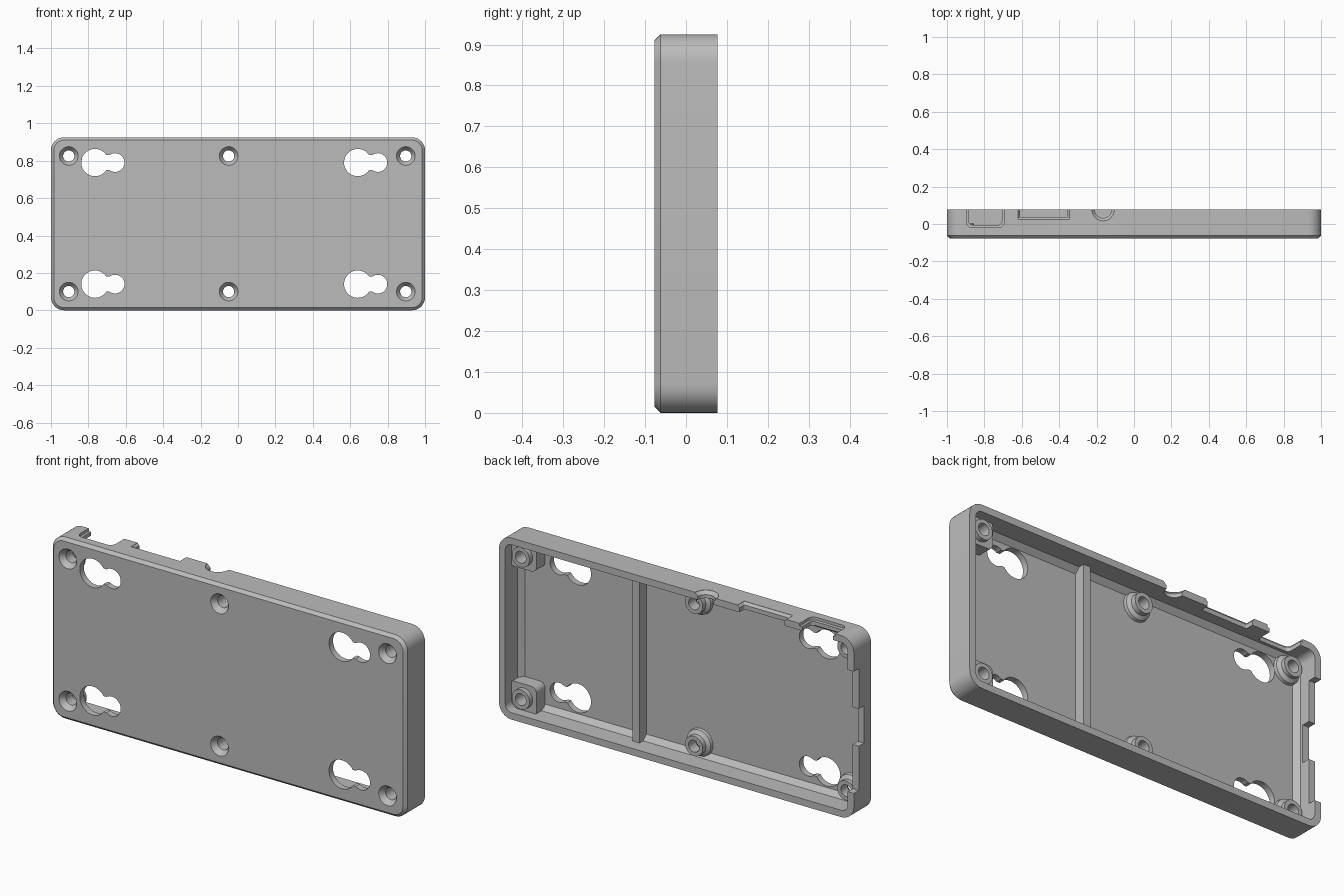
import bpy, math

cube = bpy.data.objects.get("Cube")
if cube:
    bpy.data.objects.remove(cube, do_unlink=True)

grey = bpy.data.materials.new("plain_grey")
grey.use_nodes = True
grey.diffuse_color = (0.5, 0.5, 0.5, 1)
grey.node_tree.nodes["Principled BSDF"].inputs["Base Color"].default_value = (0.5, 0.5, 0.5, 1)

HEIGHT, BACK, FRONT, WALL = 0.925, 0.077, -0.077, 0.035
FLOOR = -0.045


def rounded_rect(u0, u1, v0, v1, r, steps=8):
    corners = [(u1 - r, v1 - r), (u0 + r, v1 - r), (u0 + r, v0 + r), (u1 - r, v0 + r)]
    points = []
    for i, (u, v) in enumerate(corners):
        for k in range(steps + 1):
            a = (i + k / steps) * math.pi / 2
            points.append((u + r * math.cos(a), v + r * math.sin(a)))
    return points


def circle(u, v, r, n=40):
    return [(u + r * math.cos(math.tau * i / n), v + r * math.sin(math.tau * i / n)) for i in range(n)]


def loft(name, rings, axis="y"):
    """Solid through matching profiles, each paired with its position on the axis."""
    n = len(rings[0][0])
    verts = [(u, d, v) if axis == "y" else (u, v, d) for profile, d in rings for u, v in profile]
    faces = [tuple(range(n)), tuple(range(len(verts) - n, len(verts)))]
    for k in range(len(rings) - 1):
        for i in range(n):
            j = (i + 1) % n
            faces.append((k * n + i, k * n + j, k * n + n + j, k * n + n + i))
    mesh = bpy.data.meshes.new(name)
    mesh.from_pydata(verts, [], faces)
    mesh.materials.append(grey)
    obj = bpy.data.objects.new(name, mesh)
    bpy.context.collection.objects.link(obj)
    bpy.ops.object.select_all(action="DESELECT")
    bpy.context.view_layer.objects.active = obj
    obj.select_set(True)
    bpy.ops.object.mode_set(mode="EDIT")
    bpy.ops.mesh.select_all(action="SELECT")
    bpy.ops.mesh.normals_make_consistent(inside=False)
    bpy.ops.object.mode_set(mode="OBJECT")
    return obj


def cut(target, cutter):
    """Subtract the cutter from the target and discard it."""
    cutter.hide_render = True
    mod = target.modifiers.new("cut", "BOOLEAN")
    mod.operation, mod.solver, mod.object = "DIFFERENCE", "EXACT", cutter
    bpy.context.view_layer.objects.active = target
    bpy.ops.object.modifier_apply(modifier=mod.name)
    bpy.data.objects.remove(cutter, do_unlink=True)


def outline(inset):
    return rounded_rect(-1 + inset, 1 - inset, inset, HEIGHT - inset, max(0.07 - inset, 0.015))


# Tray shell with chamfered front edge and hollow back
tray = loft("tray", [(outline(0), BACK), (outline(0), -0.062), (outline(0.015), FRONT)])
cut(tray, loft("cavity", [(outline(WALL), 0.1), (outline(WALL), -0.02), (outline(0.06), FLOOR)]))

# Keyhole mounting slots
for x in (-0.765, 0.64):
    for z in (0.14, 0.79):
        for profile in (circle(x, z, 0.073), circle(x + 0.108, z, 0.05),
                        rounded_rect(x, x + 0.108, z - 0.04, z + 0.04, 0.005)):
            cut(tray, loft("keyhole", [(profile, -0.1), (profile, 0)]))


# Connector openings in the top wall, with a wider recess on the outside
def top_opening(outer, inner, recess_top, recess_bottom):
    cut(tray, loft("recess", [(outer, 1), (outer, recess_top), (inner, recess_bottom)], "z"))
    cut(tray, loft("opening", [(inner, 1), (inner, 0.86)], "z"))


top_opening(rounded_rect(-0.895, -0.695, -0.02, 0.2, 0.03),
            rounded_rect(-0.883, -0.707, -0.005, 0.2, 0.02), 0.911, 0.910)
top_opening(rounded_rect(-0.62, -0.345, 0.025, 0.2, 0.004),
            rounded_rect(-0.61, -0.355, 0.036, 0.2, 0.004), 0.924, 0.912)
top_opening(circle(-0.165, BACK, 0.06), circle(-0.165, BACK, 0.045), 0.924, 0.908)

# Stepped opening in the side wall
for z0, z1, depth in ((0.14, 0.76, 0.037), (0.365, 0.555, -0.005)):
    notch = rounded_rect(-1.1, -0.955, z0, z1, 0.002)
    cut(tray, loft("side_notch", [(notch, depth), (notch, 0.1)]))


def screw_drill(x, z):
    wide, narrow = circle(x, z, 0.05), circle(x, z, 0.03)
    return loft("drill", [(wide, -0.1), (wide, FRONT), (narrow, -0.05), (narrow, 0.1)])


# Screw posts, with square corner blocks under the tall ones
parts = [tray]
for column, x, top in (("right", -0.905, 0.003), ("middle", -0.05, 0.008), ("left", 0.897, 0.05)):
    for level, z in (("lower", 0.1), ("upper", 0.825)):
        post = loft(f"{column}_{level}_post", [
            (circle(x, z, 0.072), -0.05), (circle(x, z, 0.068), -0.03),
            (circle(x, z, 0.05), -0.018), (circle(x, z, 0.05), top)])
        solids = [post]
        if column == "left":
            z0, z1 = (0.02, z + 0.07) if level == "lower" else (z - 0.07, HEIGHT - 0.02)
            block = rounded_rect(0.825, 0.98, z0, z1, 0.03)
            solids.append(loft(f"{level}_corner_block", [(block, -0.05), (block, 0.025)]))
        for solid in solids:
            cut(solid, screw_drill(x, z))
        parts += solids
        cut(tray, screw_drill(x, z))

# Divider rib across the floor
rib = rounded_rect(0.255, 0.295, 0.02, HEIGHT - 0.02, 0.001, 1)
parts.append(loft("divider_rib", [(rib, -0.05), (rib, 0.01)]))

for obj in parts:
    bpy.ops.object.select_all(action="DESELECT")
    obj.select_set(True)
    bpy.context.view_layer.objects.active = obj
    bpy.ops.object.shade_smooth_by_angle(angle=math.radians(30))
